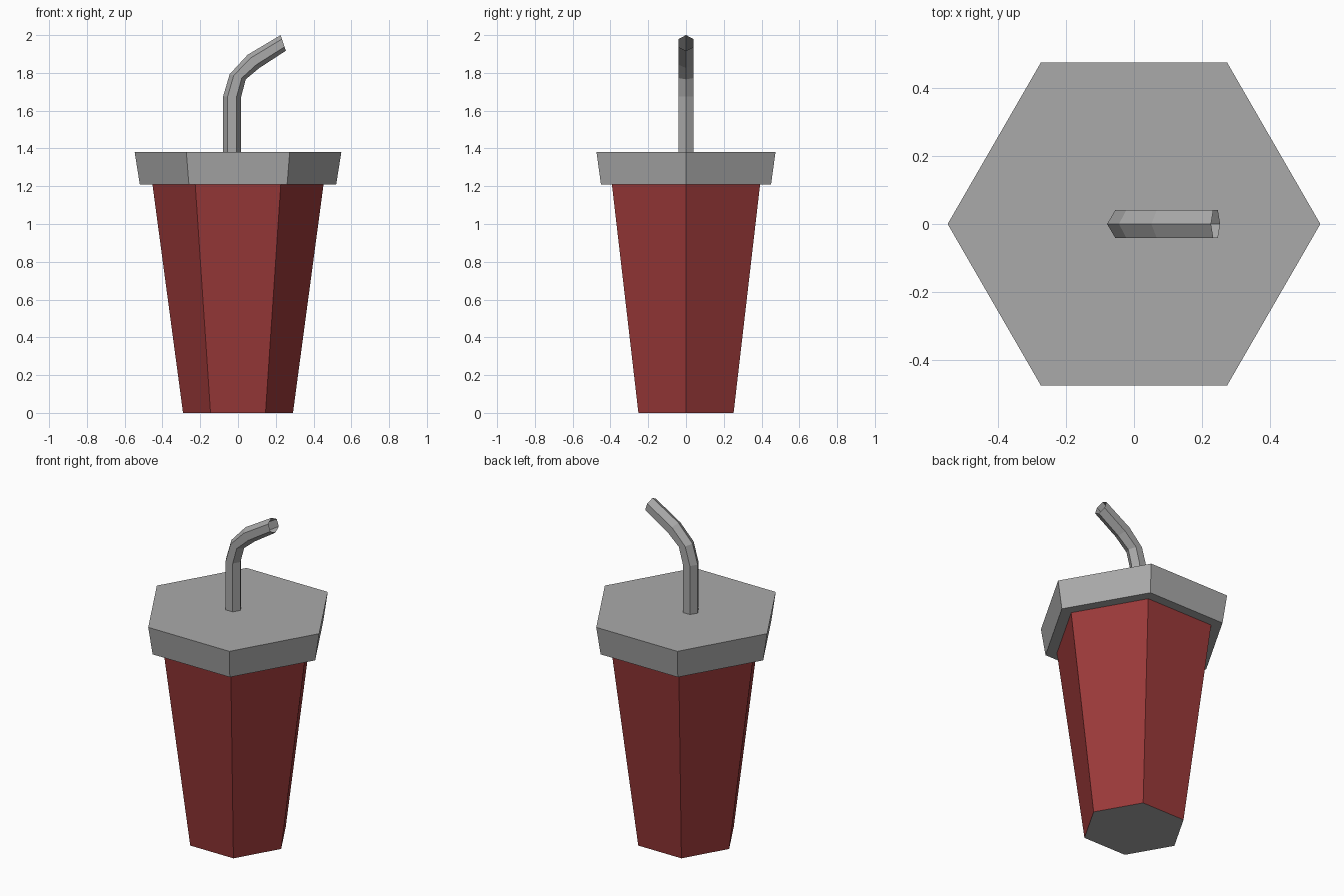
import bpy, bmesh, math
from mathutils import Vector

if "Cube" in bpy.data.objects:
    bpy.data.objects.remove(bpy.data.objects["Cube"])


def material(name, rgb):
    m = bpy.data.materials.new(name)
    m.diffuse_color = (*rgb, 1)
    m.use_nodes = True
    m.node_tree.nodes["Principled BSDF"].inputs["Base Color"].default_value = m.diffuse_color
    return m


grey = material("plain grey", (0.4, 0.4, 0.4))
red = material("dark red", (0.325, 0.041, 0.041))


def loft(name, rings, mats, cap_start=False, cap_end=False):
    """Skin a list of six-sided rings; each ring is (centre, x-axis vector, y radius)."""
    bm = bmesh.new()
    loops = []
    for centre, u, ry in rings:
        loop = []
        for i in range(6):
            a = math.radians(60 * i)
            p = Vector(centre) + Vector(u) * math.cos(a) + Vector((0, ry * math.sin(a), 0))
            loop.append(bm.verts.new(p))
        loops.append(loop)
    for lo, hi in zip(loops, loops[1:]):
        for i in range(6):
            j = (i + 1) % 6
            bm.faces.new((lo[i], lo[j], hi[j], hi[i]))
    if cap_start:
        bm.faces.new(loops[0][::-1])
    if cap_end:
        bm.faces.new(loops[-1])
    bm.normal_update()
    # downward-facing base takes the last material
    for f in bm.faces:
        if f.normal.z < -0.9:
            f.material_index = len(mats) - 1
    me = bpy.data.meshes.new(name)
    bm.to_mesh(me)
    bm.free()
    for m in mats:
        me.materials.append(m)
    ob = bpy.data.objects.new(name, me)
    bpy.context.collection.objects.link(ob)
    return ob


def level(r, z):
    return ((0, 0, z), (r, 0, 0), r)


# Tapered cup with a grey base
loft("cup", [level(0.291, 0), level(0.453, 1.21)], [red, grey], cap_start=True)

# Overhanging lid
loft("lid", [level(0.52, 1.21), level(0.547, 1.38)], [grey], cap_start=True, cap_end=True)

# Bent open straw: outer and inner side of the bend at each ring (x, z)
bend = [((-0.079, 1.37), (0.017, 1.37)),
        ((-0.079, 1.675), (0.017, 1.675)),
        ((-0.044, 1.793), (0.041, 1.766)),
        ((0.051, 1.896), (0.113, 1.826)),
        ((0.226, 2.0), (0.253, 1.917))]
rings = []
for (ox, oz), (ix, iz) in bend:
    rings.append((((ox + ix) / 2, 0, (oz + iz) / 2), ((ix - ox) / 2, 0, (iz - oz) / 2), 0.047))
loft("straw", rings, [grey])
